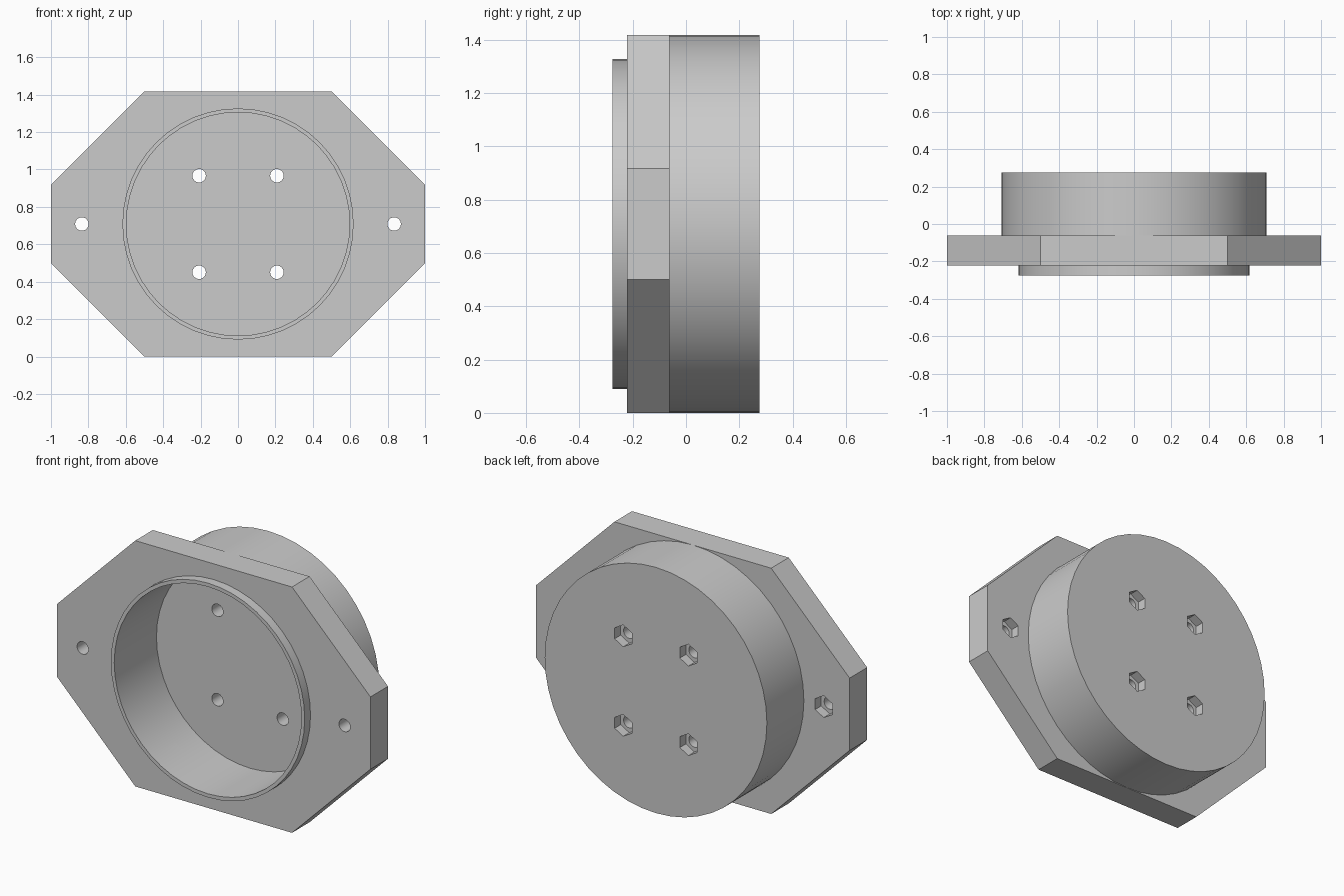
import bpy
import bmesh
from math import cos, sin, pi, radians

cube = bpy.data.objects.get("Cube")
if cube:
    bpy.data.objects.remove(cube, do_unlink=True)

CZ = 0.7085                                    # height of the main axis
FRONT, PLATE_FRONT, PLATE_BACK, FLOOR, BACK = -0.275, -0.222, -0.062, 0.11, 0.275
OUTER_R, RIM_R, BORE_R = CZ, 0.618, 0.597
HOLE_R, NUT_R, NUT_DEPTH = 0.036, 0.063, 0.055

grey = bpy.data.materials.new("plain grey")
grey.use_nodes = True
grey.diffuse_color = (0.6, 0.6, 0.6, 1)
grey.node_tree.nodes["Principled BSDF"].inputs["Base Color"].default_value = (0.6, 0.6, 0.6, 1)


def polygon(radius, sides, x=0.0, z=CZ):
    """Regular outline in the xz plane with one corner at the top."""
    return [(x + radius * sin(2 * pi * i / sides), z + radius * cos(2 * pi * i / sides))
            for i in range(sides)]


def prism(name, outline, y0, y1):
    """Extrude an xz outline from y0 to y1."""
    bm = bmesh.new()
    face = bm.faces.new([bm.verts.new((x, y0, z)) for x, z in outline])
    grown = bmesh.ops.extrude_face_region(bm, geom=[face])["geom"]
    bmesh.ops.translate(bm, vec=(0, y1 - y0, 0),
                        verts=[v for v in grown if isinstance(v, bmesh.types.BMVert)])
    bmesh.ops.recalc_face_normals(bm, faces=bm.faces)
    mesh = bpy.data.meshes.new(name)
    bm.to_mesh(mesh)
    bm.free()
    mesh.materials.append(grey)
    obj = bpy.data.objects.new(name, mesh)
    bpy.context.collection.objects.link(obj)
    return obj


def select(obj):
    bpy.ops.object.select_all(action='DESELECT')
    obj.select_set(True)
    bpy.context.view_layer.objects.active = obj


def cut(obj, outline, y0, y1):
    """Subtract a prism from obj."""
    cutter = prism("cutter", outline, y0, y1)
    cutter.hide_render = True
    mod = obj.modifiers.new("cut", 'BOOLEAN')
    mod.operation, mod.solver, mod.object = 'DIFFERENCE', 'EXACT', cutter
    select(obj)
    bpy.ops.object.modifier_apply(modifier=mod.name)
    bpy.data.objects.remove(cutter, do_unlink=True)


def cut_bolt(obj, x, z, back):
    """Through hole with a hexagonal nut pocket on the back."""
    cut(obj, polygon(HOLE_R, 24, x, z), FRONT - 0.1, BACK + 0.1)
    cut(obj, polygon(NUT_R, 6, x, z), back - NUT_DEPTH, back + 0.05)


# Chamfered mounting plate
corners = [(1, -0.2085), (1, 0.2085), (0.5, CZ), (-0.5, CZ),
           (-1, 0.2085), (-1, -0.2085), (-0.5, -CZ), (0.5, -CZ)]
plate = prism("mounting_plate", [(x, CZ + z) for x, z in corners], PLATE_FRONT, PLATE_BACK)

# Round housing behind the plate and thin locating rim in front
housing = prism("housing", polygon(OUTER_R, 48), PLATE_BACK, BACK)
rim = prism("locating_rim", polygon(RIM_R, 48), FRONT, PLATE_FRONT)

# Blind bore through all three parts
for part in (plate, housing, rim):
    cut(part, polygon(BORE_R, 48), FRONT - 0.1, FLOOR)

# Bolt holes in the plate ears and the housing floor
for sx in (-1, 1):
    cut_bolt(plate, sx * 0.835, CZ, PLATE_BACK)
    for sz in (-1, 1):
        cut_bolt(housing, sx * 0.208, CZ + sz * 0.258, BACK)

for part in (plate, housing, rim):
    select(part)
    bpy.ops.object.shade_smooth_by_angle(angle=radians(30))
